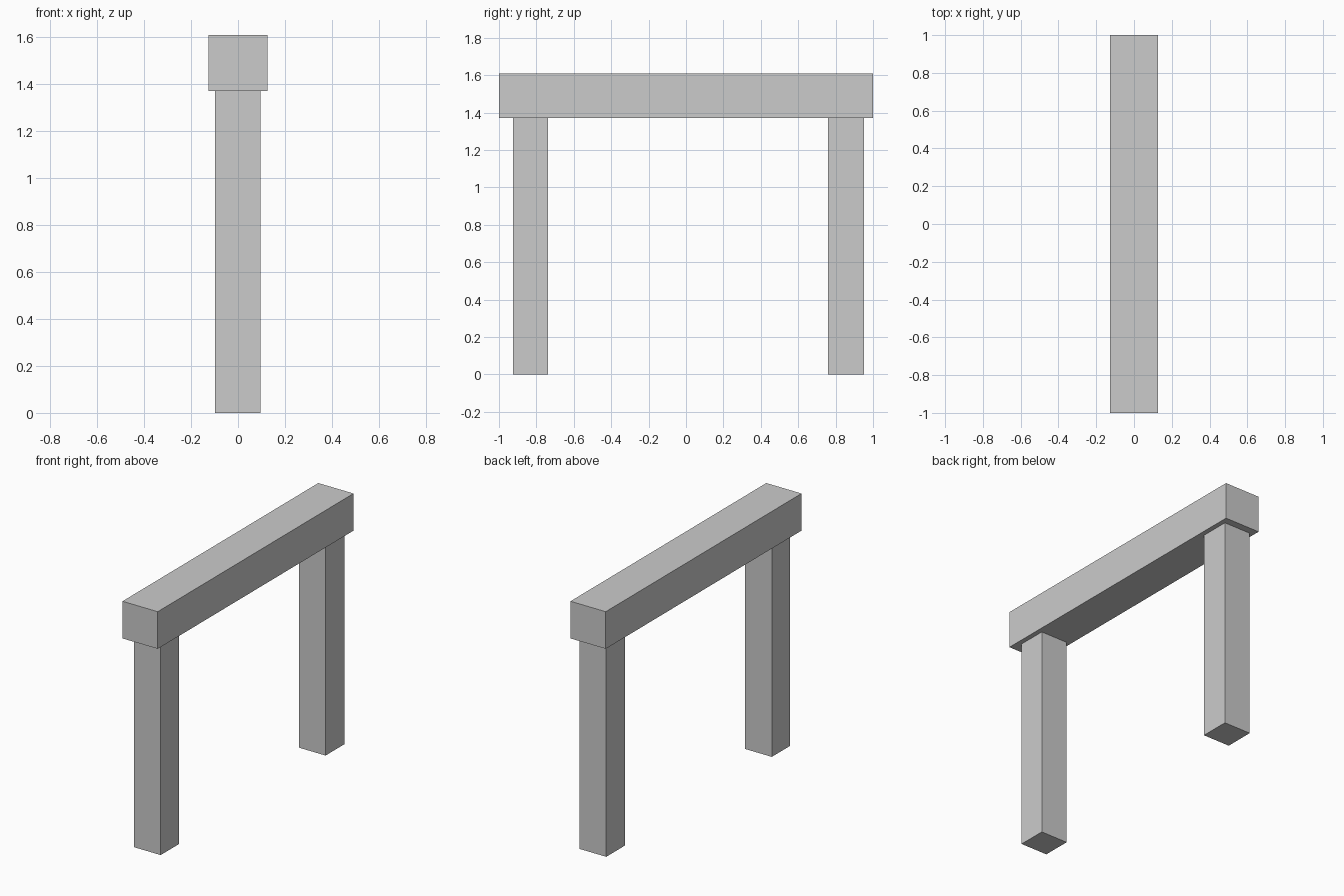
import bpy

if "Cube" in bpy.data.objects:
    bpy.data.objects.remove(bpy.data.objects["Cube"])


def box(name, x, y, z):
    """Box from (min, max) ranges on each axis."""
    bpy.ops.mesh.primitive_cube_add(size=1, location=[(a + b) / 2 for a, b in (x, y, z)])
    ob = bpy.context.object
    ob.name = name
    ob.scale = [b - a for a, b in (x, y, z)]
    bpy.ops.object.transform_apply(location=False, rotation=False, scale=True)
    return ob


BEAM_BOTTOM, TOP = 1.37, 1.61

# Horizontal beam
box("top_beam", (-0.126, 0.126), (-1.0, 1.0), (BEAM_BOTTOM, TOP))

# Square posts, the rear one slightly nearer its beam end
for name, y in (("front_post", (-0.925, -0.738)), ("back_post", (0.759, 0.953))):
    box(name, (-0.097, 0.095), y, (0.0, BEAM_BOTTOM))
